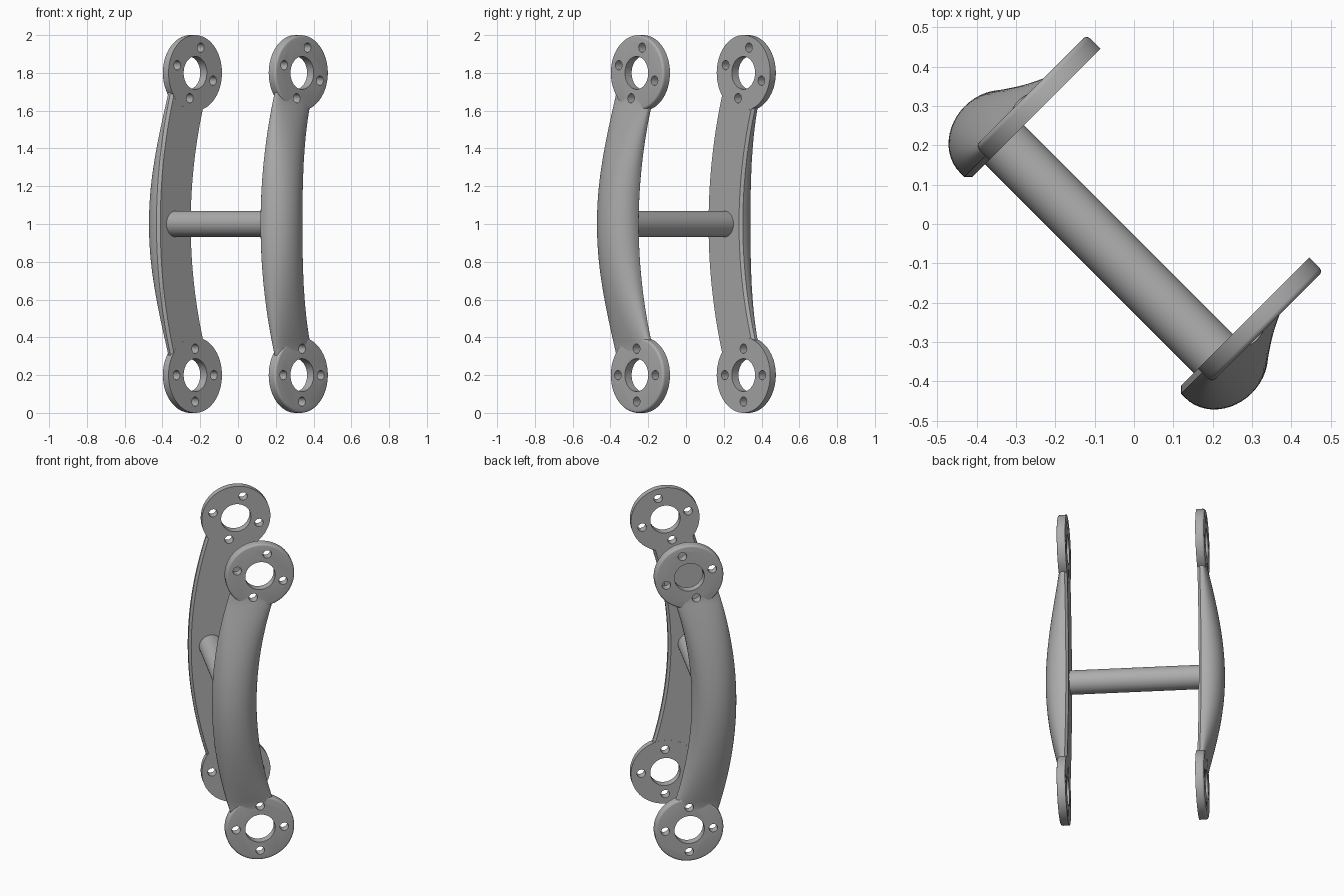
import bpy, bmesh, math
from mathutils import Vector

cube = bpy.data.objects.get("Cube")
if cube:
    bpy.data.objects.remove(cube, do_unlink=True)

grey = bpy.data.materials.new("satin_grey")
grey.use_nodes = True
COLOUR = (0.42, 0.42, 0.42, 1)
grey.diffuse_color = COLOUR
grey.node_tree.nodes["Principled BSDF"].inputs["Base Color"].default_value = COLOUR

RING_U, RING_R, HOLE_R = 0.055, 0.2, 0.087
INNER, OUTER = 0.375, 0.425
MID_U, SAG = -0.0925, 0.148


def place(u, n, z):
    """u runs along the plates, n along the cross rod (diagonal layout)."""
    return Vector(((u + n), (u - n), 0)) * math.sqrt(0.5) + Vector((0, 0, z))


def loft(name, solids):
    """Each solid is a list of equal-length closed sections, capped at both ends."""
    bm = bmesh.new()
    for sections in solids:
        loops = [[bm.verts.new(place(*p)) for p in s] for s in sections]
        count = len(loops[0])
        for a, b in zip(loops, loops[1:]):
            for i in range(count):
                j = (i + 1) % count
                bm.faces.new((a[i], a[j], b[j], b[i]))
        bm.faces.new(loops[0])
        bm.faces.new(loops[-1])
    bmesh.ops.recalc_face_normals(bm, faces=bm.faces)
    mesh = bpy.data.meshes.new(name)
    bm.to_mesh(mesh)
    bm.free()
    mesh.materials.append(grey)
    obj = bpy.data.objects.new(name, mesh)
    bpy.context.collection.objects.link(obj)
    return obj


def circle(u, n, z, r, count):
    angles = [math.tau * i / count for i in range(count)]
    return [(u + r * math.cos(a), n, z + r * math.sin(a)) for a in angles]


def finish(obj, cutters=()):
    bpy.ops.object.select_all(action="DESELECT")
    obj.select_set(True)
    bpy.context.view_layer.objects.active = obj
    for cutter in cutters:
        mod = obj.modifiers.new("holes", "BOOLEAN")
        mod.operation, mod.solver, mod.object = "DIFFERENCE", "EXACT", cutter
        bpy.ops.object.modifier_apply(modifier=mod.name)
    bpy.ops.object.shade_smooth_by_angle(angle=math.radians(32))


def hole_cutter(name, side, z, turn):
    """Centre bore plus four bolt holes."""
    spots = [(RING_U, z, HOLE_R, 64)]
    for k in range(4):
        a = math.radians(90 * k - turn)
        spots.append((RING_U + 0.14 * math.cos(a), z + 0.14 * math.sin(a), 0.025, 24))
    obj = loft(name, [[circle(u, side * n, zz, r, c) for n in (0.3, 0.6)]
                      for u, zz, r, c in spots])
    obj.hide_render = True
    return obj


def ring(name, side, z):
    """Flat disc with a rounded outer rim."""
    f = 0.013
    steps = [(RING_R, INNER)]
    for k in range(5):
        a = math.pi / 2 * k / 4
        steps.append((RING_R - f + f * math.cos(a), OUTER - f + f * math.sin(a)))
    return loft(name, [[circle(RING_U, side * n, z, r, 96) for r, n in steps]])


def arm(name, side):
    """Bowed bar: flat chamfered inner face, domed outer face fading at the ends."""
    sections = []
    for i in range(49):
        d = -0.71 + 1.42 * i / 48
        slope = 2 * SAG * d / 0.64
        centre = MID_U + SAG * d * d / 0.64
        half = 0.128 * math.sqrt(1 + slope * slope)
        fade = max(math.cos(math.pi / 2 * min(abs(d) / 0.66, 1)), 0) ** 0.95
        height = 0.0195 + 0.0915 * fade
        loop = [(-half, 0.39), (-half + 0.014, INNER + 0.0005),
                (half - 0.014, INNER + 0.0005), (half, 0.39)]
        for k in range(25):
            a = math.pi * k / 24
            loop.append((half * math.cos(a), 0.405 + height * math.sin(a)))
        sections.append([(centre + u, side * n, 1 + d) for u, n in loop])
    return loft(name, [sections])


# Two mirrored links, each an arm with a drilled ring at both ends
for label, side in (("left", 1), ("right", -1)):
    cutters = {}
    for end, z, turn in (("upper", 1.8, 17), ("lower", 0.2, 0)):
        cutters[end] = hole_cutter(f"{label}_{end}_hole_cutter", side, z, turn)
        finish(ring(f"{label}_{end}_ring", side, z), [cutters[end]])
    finish(arm(f"{label}_arm", side), cutters.values())
    for cutter in cutters.values():
        bpy.data.objects.remove(cutter, do_unlink=True)

# Cross rod joining the links
finish(loft("cross_rod", [[circle(-0.09, n, 1, 0.07, 64) for n in (-0.385, 0.385)]]))
